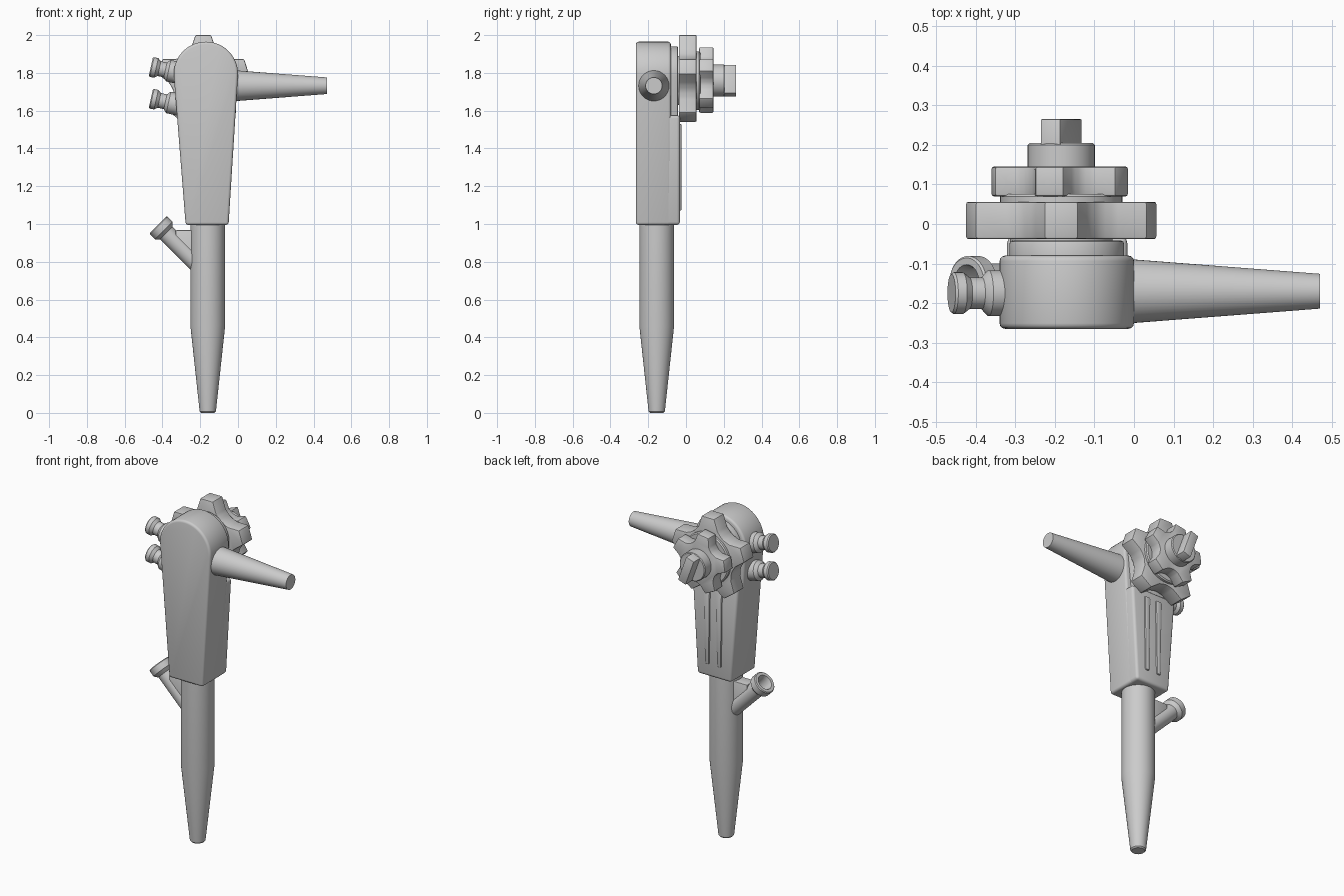
import bpy, bmesh
from math import sin, cos, pi, radians, atan2, hypot
from mathutils import Vector

if "Cube" in bpy.data.objects:
    bpy.data.objects.remove(bpy.data.objects["Cube"])


def finish(bm, name):
    bmesh.ops.recalc_face_normals(bm, faces=bm.faces)
    me = bpy.data.meshes.new(name)
    bm.to_mesh(me)
    bm.free()
    ob = bpy.data.objects.new(name, me)
    bpy.context.collection.objects.link(ob)
    bpy.ops.object.select_all(action='DESELECT')
    ob.select_set(True)
    bpy.context.view_layer.objects.active = ob
    bpy.ops.object.shade_smooth_by_angle(angle=radians(32))
    return ob


def prism(name, pts, y0, y1, bevel=0.0, segs=2):
    """Extrude an x-z outline from y0 to y1 and soften its sharp edges."""
    bm = bmesh.new()
    face = bm.faces.new([bm.verts.new((x, y0, z)) for x, z in pts])
    ext = bmesh.ops.extrude_face_region(bm, geom=[face], use_keep_orig=True)
    vs = [g for g in ext['geom'] if isinstance(g, bmesh.types.BMVert)]
    bmesh.ops.translate(bm, vec=(0, y1 - y0, 0), verts=vs)
    bmesh.ops.recalc_face_normals(bm, faces=bm.faces)
    if bevel:
        sharp = [e for e in bm.edges if e.calc_face_angle(0) > radians(32)]
        bmesh.ops.bevel(bm, geom=sharp, offset=bevel, segments=segs,
                        affect='EDGES', profile=0.5, clamp_overlap=True)
    return finish(bm, name)


def lathe(name, profile, origin, axis, n=48):
    """Turn (radius, distance) points around an axis through origin."""
    bm = bmesh.new()
    vs = [bm.verts.new((r, 0, t)) for r, t in profile]
    es = [bm.edges.new(p) for p in zip(vs, vs[1:])]
    bmesh.ops.spin(bm, geom=vs + es, cent=(0, 0, 0), axis=(0, 0, 1),
                   angle=2 * pi, steps=n)
    bmesh.ops.remove_doubles(bm, verts=bm.verts, dist=1e-5)
    rot = Vector((0, 0, 1)).rotation_difference(Vector(axis).normalized())
    for v in bm.verts:
        v.co = rot @ v.co + Vector(origin)
    return finish(bm, name)


def body_outline(inset=0.0, z0=0.995):
    """Round top tapering down to a narrow flat bottom."""
    r = 0.17 - inset
    pts = [(-0.17 + r * cos(a), 1.795 + r * sin(a))
           for a in [radians(-5 + 190 * i / 36) for i in range(37)]]
    return pts + [(-0.277 + inset, z0), (-0.05 - inset, z0)]


def wheel_outline(cx, cz, R, hw, base, tilt, lobes=5):
    """Tapered flat-tipped lobes with curved hollows between them."""
    bx, bz = base
    a0, rb = atan2(bx, bz), hypot(bx, bz)
    pitch = 2 * pi / lobes
    pts = []
    for k in range(lobes):
        c = pi / 2 + tilt + k * pitch
        for u, v in ((-bx, bz), (-hw, R), (hw, R), (bx, bz)):
            pts.append((cx + v * cos(c) + u * sin(c) * -1,
                        cz + v * sin(c) + u * cos(c)))
        for i in range(1, 6):
            t = i / 6
            a = c + a0 + (pitch - 2 * a0) * t
            r = rb - 0.09 * rb * sin(pi * t)
            pts.append((cx + r * cos(a), cz + r * sin(a)))
    return pts


# Main housing, raised wheel mount and lower grip back
prism("housing", body_outline(), -0.265, -0.08, 0.014, 3)
prism("wheel_mount", body_outline(0.025, 1.3), -0.12, -0.042, 0.008)
prism("grip_back", [(-0.322, 1.575), (-0.277, 0.995), (-0.05, 0.995), (-0.016, 1.575)],
      -0.20, -0.032, 0.016, 3)

# Two long ribs on the back of the grip
for i, x in enumerate((-0.12, -0.20)):
    prism(f"grip_rib_{i + 1}", [(x - 0.014, 1.07), (x + 0.014, 1.07),
                                (x + 0.02, 1.53), (x - 0.02, 1.53)],
          -0.05, -0.023, 0.008)

# Tapered stem
lathe("stem", [(0, 0), (0.036, 0), (0.043, 0.007), (0.092, 0.46), (0.092, 1.02), (0, 1.02)],
      (-0.16, -0.155, 0), (0, 0, 1))

# Side port with flanged open mouth and web
lathe("port", [(0, 0), (0.047, 0), (0.047, 0.275), (0.066, 0.295), (0.066, 0.332),
               (0.061, 0.337), (0.044, 0.337), (0.036, 0.315), (0.036, 0.23), (0, 0.23)],
      (-0.185, -0.147, 0.757), (-1, 0, 1))
prism("port_web", [(-0.33, 0.967), (-0.18, 0.967), (-0.18, 0.75), (-0.33, 0.90)],
      -0.185, -0.11, 0.004)

# Cable boot on the right
lathe("cable_boot", [(0, 0), (0.088, 0), (0.044, 0.57), (0, 0.57)],
      (-0.10, -0.17, 1.732), (1, 0, 0))

# Two push valves on the left
for i, z in enumerate((1.80, 1.632)):
    lathe(f"valve_{i + 1}", [(0, 0), (0.058, 0), (0.058, 0.095), (0.05, 0.104),
                             (0.04, 0.112), (0.04, 0.145), (0.053, 0.162), (0.053, 0.185),
                             (0.048, 0.191), (0, 0.191)],
          (-0.275, -0.175, z - 0.009), (-0.976, 0, 0.216), 40)

# Control wheels, spacers and lock knob on one shaft
CX, CZ = -0.184, 1.759
lathe("wheel_shaft", [(0, -0.1), (0.13, -0.1), (0.13, 0.0), (0.155, 0.0), (0.155, 0.07),
                      (0.148, 0.076), (0.085, 0.076), (0.085, 0.20), (0.08, 0.205), (0, 0.205)],
      (CX, 0, CZ), (0, 1, 0))
prism("large_wheel", wheel_outline(CX, CZ, 0.241, 0.042, (0.065, 0.172), 0),
      -0.038, 0.056, 0.006)
prism("small_wheel", wheel_outline(CX, CZ, 0.174, 0.036, (0.048, 0.122), radians(10)),
      0.070, 0.145, 0.006)
t = radians(20)
prism("lock_bar", [(CX + u * cos(t) - v * sin(t), CZ + u * sin(t) + v * cos(t))
                   for u, v in ((-0.027, -0.081), (0.027, -0.081), (0.027, 0.081), (-0.027, 0.081))],
      0.15, 0.265, 0.004)
